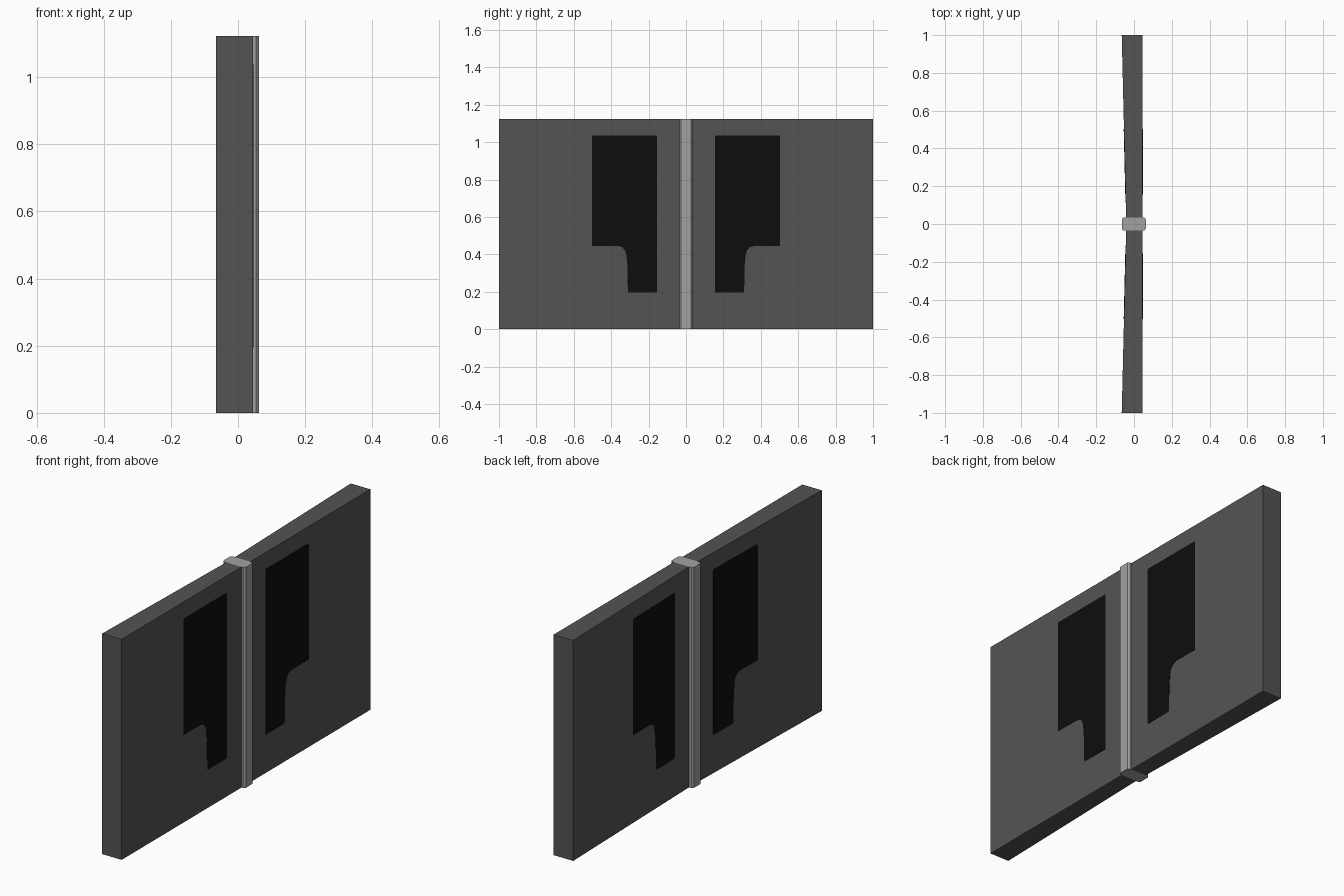
import bpy, bmesh

if "Cube" in bpy.data.objects:
    bpy.data.objects.remove(bpy.data.objects["Cube"])

H = 1.123          # panel height
FRONT_X = 0.045    # flat face of the panel
POST_HALF = 0.035  # half width of the post


def material(name, value):
    m = bpy.data.materials.new(name)
    m.diffuse_color = (value, value, value, 1)
    m.use_nodes = True
    m.node_tree.nodes["Principled BSDF"].inputs["Base Color"].default_value = m.diffuse_color
    return m


grey = material("dark grey", 0.088)
black = material("black", 0.004)
silver = material("light grey", 0.36)


def back_x(y):
    """Tapered face of the panel, thicker towards the outer end."""
    return -0.041 - 0.024 * y


def solid(name, ring_a, ring_b, mat, mirror=True):
    """Closed solid between two matching outlines."""
    bm = bmesh.new()
    a = [bm.verts.new(p) for p in ring_a]
    b = [bm.verts.new(p) for p in ring_b]
    bm.faces.new(a)
    bm.faces.new(b[::-1])
    n = len(a)
    for i in range(n):
        j = (i + 1) % n
        bm.faces.new((a[i], b[i], b[j], a[j]))
    bmesh.ops.recalc_face_normals(bm, faces=bm.faces)
    mesh = bpy.data.meshes.new(name)
    bm.to_mesh(mesh)
    bm.free()
    mesh.materials.append(mat)
    ob = bpy.data.objects.new(name, mesh)
    bpy.context.collection.objects.link(ob)
    if mirror:
        mod = ob.modifiers.new("mirror", 'MIRROR')
        mod.use_axis = (False, True, False)
    return ob


# tapered wall panels on both sides of the post
plan = [(FRONT_X, POST_HALF), (FRONT_X, 1), (back_x(1), 1), (back_x(POST_HALF), POST_HALF)]
solid("wall_panels", [(x, y, 0) for x, y in plan], [(x, y, H) for x, y in plan], grey)

# black stepped inlays on both faces
outline = [(0.155, 0.20), (0.16, 0.195), (0.305, 0.195), (0.311, 0.205), (0.313, 0.33),
           (0.318, 0.39), (0.325, 0.42), (0.34, 0.438), (0.37, 0.446), (0.503, 0.446),
           (0.503, 1.03), (0.497, 1.037), (0.16, 1.037), (0.155, 1.03)]
T = 0.0015
solid("front_inlays", [(FRONT_X - T, y, z) for y, z in outline],
      [(FRONT_X + T, y, z) for y, z in outline], black)
solid("back_inlays", [(back_x(y) + T, y, z) for y, z in outline],
      [(back_x(y) - T, y, z) for y, z in outline], black)

# central post with chamfered vertical edges
x0, x1, c = -0.064, 0.063, 0.009
w = POST_HALF
post = [(x0 + c, -w), (x1 - c, -w), (x1, -w + c), (x1, w - c),
        (x1 - c, w), (x0 + c, w), (x0, w - c), (x0, -w + c)]
solid("centre_post", [(x, y, 0) for x, y in post], [(x, y, H) for x, y in post], silver, False)
